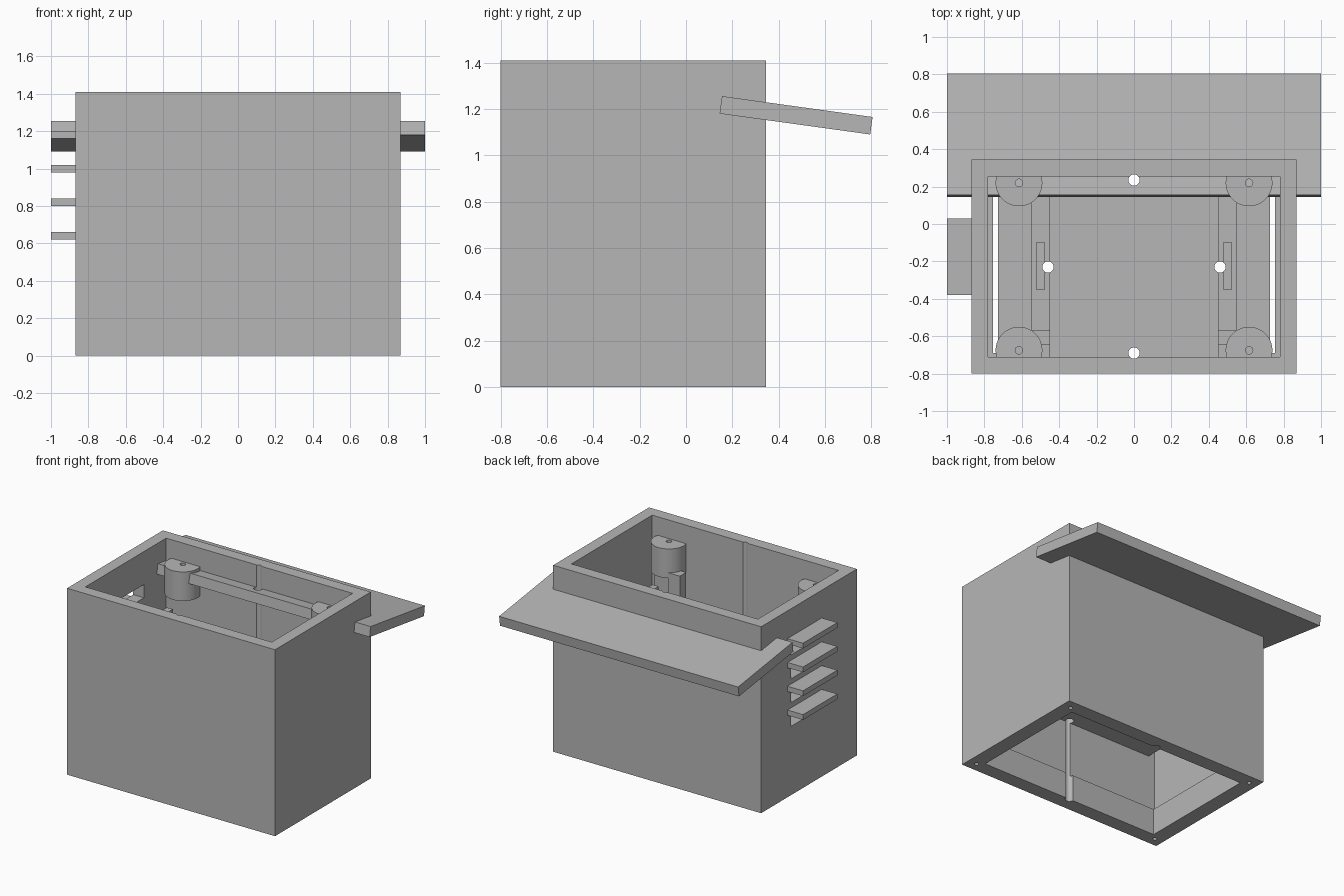
import bpy, math
from mathutils import Vector

if "Cube" in bpy.data.objects:
    bpy.data.objects.remove(bpy.data.objects["Cube"])

grey = bpy.data.materials.new("plain_grey")
grey.use_nodes = True
grey.diffuse_color = (0.47, 0.47, 0.47, 1)
grey.node_tree.nodes["Principled BSDF"].inputs["Base Color"].default_value = grey.diffuse_color

WALL, TOP = 0.09, 1.41
X, FRONT, BACK = 0.87, -0.80, 0.345
IN_X, IN_FRONT, IN_BACK = X - WALL, FRONT + WALL, BACK - WALL


def prism(name, points, z0, z1):
    """Extrude an outline of (x, y) points, counter-clockwise, from z0 to z1."""
    n = len(points)
    verts = [(x, y, z) for z in (z0, z1) for x, y in points]
    faces = [tuple(reversed(range(n))), tuple(range(n, 2 * n))]
    faces += [(i, (i + 1) % n, n + (i + 1) % n, n + i) for i in range(n)]
    mesh = bpy.data.meshes.new(name)
    mesh.from_pydata(verts, [], faces)
    mesh.materials.append(grey)
    ob = bpy.data.objects.new(name, mesh)
    bpy.context.collection.objects.link(ob)
    return ob


def box(name, x0, x1, y0, y1, z0, z1):
    return prism(name, [(x0, y0), (x1, y0), (x1, y1), (x0, y1)], z0, z1)


def disc(cx, cy, r, n=32):
    return [(cx + r * math.cos(2 * math.pi * i / n), cy + r * math.sin(2 * math.pi * i / n))
            for i in range(n)]


def select(ob):
    bpy.ops.object.select_all(action="DESELECT")
    ob.select_set(True)
    bpy.context.view_layer.objects.active = ob


def cut(ob, cutters):
    """Subtract each cutter from the part, then discard the cutters."""
    select(ob)
    for cutter in cutters:
        cutter.hide_render = True
        mod = ob.modifiers.new("cut", "BOOLEAN")
        mod.operation, mod.solver, mod.object = "DIFFERENCE", "EXACT", cutter
        bpy.ops.object.modifier_apply(modifier=mod.name)
    for cutter in cutters:
        bpy.data.objects.remove(cutter)


def drill(ob, centres, r, z0, z1):
    cut(ob, [prism("drill", disc(x, y, r), z0, z1) for x, y in centres])
    select(ob)
    bpy.ops.object.shade_smooth_by_angle(angle=math.radians(30))


RODS = [(0, 0.235), (0, -0.69), (-0.46, -0.23), (0.46, -0.23)]
FIN_TOPS = [1.20 - 0.18 * i for i in range(4)]

# Outer walls with a wider rim at the foot and vent slots in the right side
shell = box("shell", -X, X, FRONT, BACK, 0, TOP)
cut(shell, [box("cavity", -IN_X, IN_X, IN_FRONT, IN_BACK, 0.2, 2),
            box("foot_opening", -0.755, 0.755, IN_FRONT + 0.02, IN_BACK - 0.02, -1, 0.5)]
    + [box("slot", -1, -0.7, -0.34, -0.01, z - 0.14, z - 0.04) for z in FIN_TOPS])
drill(shell, RODS[:2], 0.03, -1, 2)
drill(shell, [(s * 0.80, y) for s in (-1, 1) for y in (-0.73, 0.275)], 0.015, -0.1, 0.15)

# Vent fins
for i, z in enumerate(FIN_TOPS):
    box(f"vent_fin_{i + 1}", -1, -X + 0.01, -0.38, 0.03, z - 0.04, z)

# Sloping rear board running through the back of the shell
board = box("rear_board", -1, 1, -0.328, 0.328, -0.038, 0.038)
board.location = Vector((0, 0.475, 1.1725))
board.rotation_euler.x = -math.atan2(0.09, 0.65)
bpy.context.view_layer.update()
drill(board, RODS[:1], 0.03, 0, 2)

# Inner floor
floor = box("inner_floor", -0.727, 0.727, IN_FRONT, IN_BACK, 0.62, 0.69)
drill(floor, RODS, 0.03, 0, 2)

for side, s in (("left", 1), ("right", -1)):
    def part(name, a, b, y0, y1, z0, z1):
        return box(f"{side}_{name}", min(s * a, s * b), max(s * a, s * b), y0, y1, z0, z1)

    # Rail, guide plate and posts standing on the floor
    rail = part("rail", 0.45, 0.55, IN_FRONT, IN_BACK, 0.68, 0.78)
    guide = part("guide_plate", 0.475, 0.525, -0.35, -0.10, 0.77, 1.09)
    for ob in (rail, guide):
        drill(ob, RODS[2:], 0.03, 0, 2)
    part("front_post", 0.45, 0.55, -0.645, -0.57, 0.68, 1.09)
    part("corner_post", 0.55, 0.72, IN_FRONT, -0.645, 0.68, 1.06)

    # Screw bosses, flattened where they meet the walls
    for end, cy in (("front", -0.675), ("back", 0.22)):
        outline = [(x, min(max(y, IN_FRONT - 0.01), IN_BACK + 0.01))
                   for x, y in disc(s * 0.615, cy, 0.125, 48)]
        boss = prism(f"{side}_{end}_boss", outline, 1.05, 1.27)
        drill(boss, [(s * 0.615, cy)], 0.02, 1.12, 1.5)
